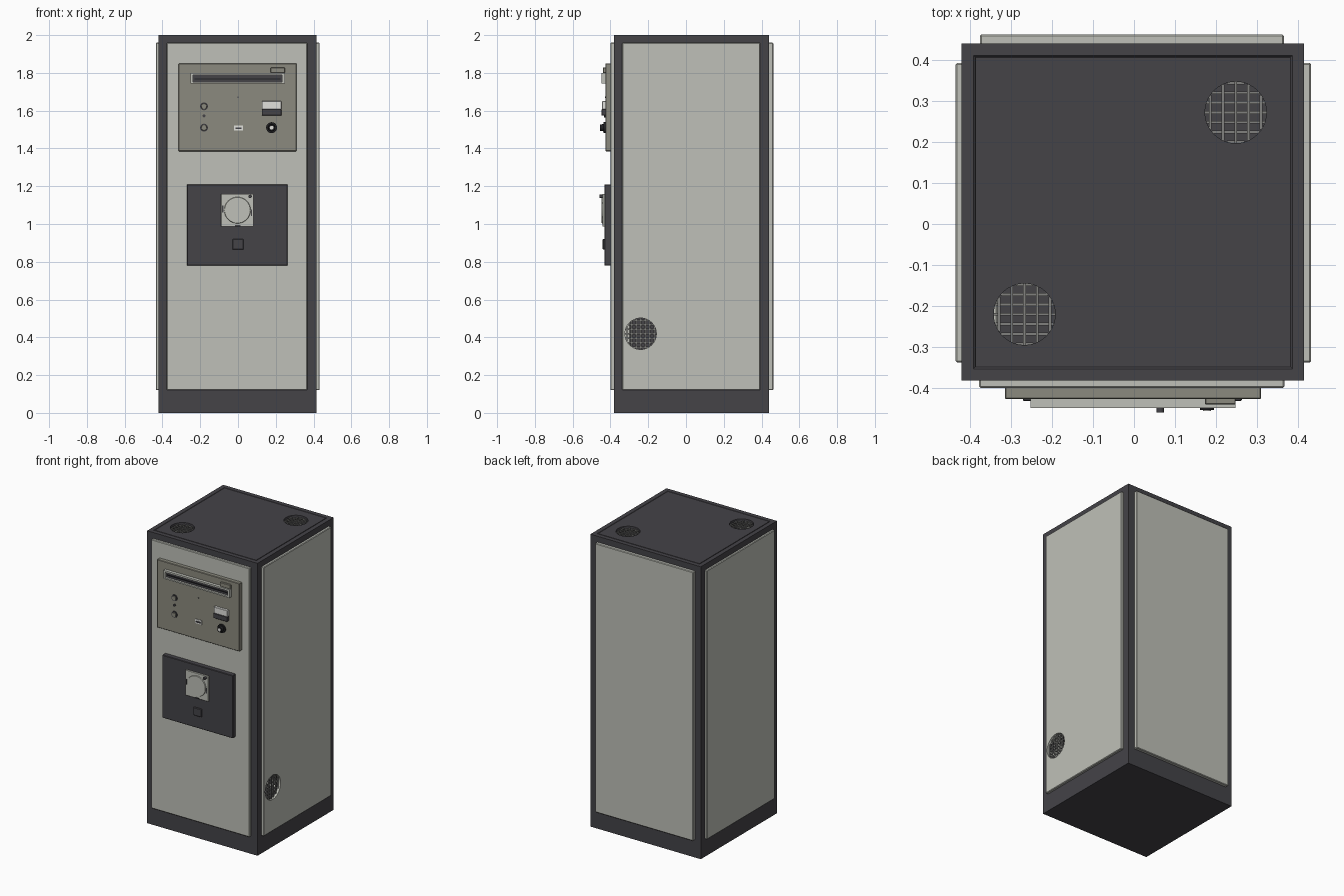
import bpy, bmesh, math
from mathutils import Vector

if "Cube" in bpy.data.objects:
    bpy.data.objects.remove(bpy.data.objects["Cube"])


def material(name, rgb):
    m = bpy.data.materials.new(name)
    m.diffuse_color = (*rgb, 1)
    m.use_nodes = True
    m.node_tree.nodes["Principled BSDF"].inputs["Base Color"].default_value = m.diffuse_color
    return m


DARK = material("charcoal", (0.058, 0.056, 0.064))
LIGHT = material("pale grey", (0.52, 0.53, 0.48))
TAUPE = material("taupe", (0.26, 0.255, 0.21))
BLACK = material("black", (0.015, 0.015, 0.017))
WHITE = material("white", (0.75, 0.75, 0.72))
MESH = material("mesh grey", (0.22, 0.22, 0.21))


def finish(bm, name, mat):
    me = bpy.data.meshes.new(name)
    bm.to_mesh(me)
    bm.free()
    ob = bpy.data.objects.new(name, me)
    bpy.context.collection.objects.link(ob)
    me.materials.append(mat)
    return ob


def add_box(bm, x, y, z):
    vs = bmesh.ops.create_cube(bm, size=1)["verts"]
    for v in vs:
        v.co = Vector([(r[0] + r[1]) / 2 + c * (r[1] - r[0]) for c, r in zip(v.co, (x, y, z))])


def box(name, x, y, z, mat, bevel=0.0):
    bm = bmesh.new()
    add_box(bm, x, y, z)
    if bevel:
        bmesh.ops.bevel(bm, geom=bm.edges[:], offset=bevel, segments=1, affect='EDGES')
    return finish(bm, name, mat)


def cylinder(name, loc, r, depth, axis, mat, r2=None, sides=32):
    """Cylinder or cone centred on loc; the r2 end points along axis."""
    bm = bmesh.new()
    bmesh.ops.create_cone(bm, cap_ends=True, segments=sides, radius1=r,
                          radius2=r if r2 is None else r2, depth=depth)
    ob = finish(bm, name, mat)
    q = Vector((0, 0, 1)).rotation_difference(Vector(axis)).to_matrix().to_4x4()
    ob.data.transform(q)
    ob.data.transform(q.Translation(loc))
    bpy.context.view_layer.objects.active = ob
    ob.select_set(True)
    bpy.ops.object.shade_smooth_by_angle(angle=math.radians(35))
    ob.select_set(False)
    return ob


def cut(ob, cutter):
    mod = ob.modifiers.new("cut", 'BOOLEAN')
    mod.operation = 'DIFFERENCE'
    mod.object = cutter
    mod.solver = 'EXACT'
    bpy.context.view_layer.objects.active = ob
    bpy.ops.object.modifier_apply(modifier=mod.name)


def knob(name, x, z, r, y0, y1, mat, r2=None):
    return cylinder(name, (x, (y0 + y1) / 2, z), r, y0 - y1, (0, -1, 0), mat, r2)


# Cabinet body with a fine groove around the top lid
bm = bmesh.new()
add_box(bm, (-0.42, 0.415), (-0.382, 0.44), (0, 2))
bm.normal_update()
top = [f for f in bm.faces if f.normal.z > 0.9]
for t, d in ((0.041, 0), (0.006, -0.004), (0.001, 0.004)):
    bmesh.ops.inset_region(bm, faces=top, thickness=t, depth=d)
body = finish(bm, "cabinet_body", DARK)

# Cladding panels, set deep into the body
Z = (0.12, 1.96)
right = box("right_panel", (0.33, 0.432), (-0.338, 0.393), Z, LIGHT, 0.004)
box("left_panel", (-0.435, -0.332), (-0.338, 0.393), Z, LIGHT, 0.004)
box("front_panel", (-0.378, 0.367), (-0.4, -0.294), Z, LIGHT, 0.004)
box("back_panel", (-0.376, 0.366), (0.36, 0.462), Z, LIGHT, 0.004)

# Round vents: pocket plus wire mesh
top_vents = [(0.248, 0.272), (-0.267, -0.22)]
R_TOP, R_SIDE, SY, SZ = 0.075, 0.083, -0.24, 0.419
cutters = [cylinder("vent_cutter", (x, y, 2), R_TOP, 0.3, (0, 0, 1), DARK, sides=40)
           for x, y in top_vents]
side_cutter = cylinder("vent_cutter", (0.43, SY, SZ), R_SIDE, 0.4, (1, 0, 0), DARK, sides=40)
for c in cutters + [side_cutter]:
    cut(body, c)
cut(right, side_cutter)
for c in cutters + [side_cutter]:
    bpy.data.objects.remove(c)


def chords(r, step):
    n = int(r / step)
    return [(i * step, math.sqrt(r * r - (i * step) ** 2)) for i in range(-n, n + 1)]


W = 0.0035
for i, (x, y) in enumerate(top_vents):
    bm = bmesh.new()
    for o, h in chords(R_TOP, 0.031):
        add_box(bm, (x + o - W, x + o + W), (y - h, y + h), (1.984, 1.990))
    for o, h in chords(R_TOP, 0.024):
        add_box(bm, (x - h, x + h), (y + o - W, y + o + W), (1.979, 1.985))
    finish(bm, f"top_vent_mesh_{i + 1}", MESH)
bm = bmesh.new()
for o, h in chords(R_SIDE, 0.024):
    add_box(bm, (0.416, 0.422), (SY + o - W, SY + o + W), (SZ - h, SZ + h))
    add_box(bm, (0.411, 0.417), (SY - h, SY + h), (SZ + o - W, SZ + o + W))
finish(bm, "side_vent_mesh", MESH)

# Upper control panel
F = -0.427
box("control_panel", (-0.315, 0.31), (F, -0.395), (1.385, 1.85), TAUPE, 0.003)
# Slot bezel: frame bars around a dark slot
bm = bmesh.new()
for x, z in (((-0.252, 0.248), (1.788, 1.8)), ((-0.252, 0.248), (1.743, 1.752)),
             ((-0.252, -0.238), (1.752, 1.788)), ((0.234, 0.248), (1.752, 1.788))):
    add_box(bm, x, (-0.448, -0.42), z)
finish(bm, "slot_bezel", LIGHT)
box("slot_opening", (-0.238, 0.234), (-0.434, -0.42), (1.752, 1.788), DARK)
box("slot_lip", (-0.23, 0.226), (-0.44, -0.42), (1.766, 1.771), BLACK)
box("slot_tab", (0.173, 0.248), (-0.44, -0.42), (1.8, 1.828), TAUPE, 0.002)

# Push buttons and lamps on the left
for i, z in enumerate((1.623, 1.51)):
    knob(f"button_ring_{i + 1}", -0.18, z, 0.021, -0.42, -0.433, DARK)
    knob(f"button_cap_{i + 1}", -0.18, z, 0.017, -0.42, -0.438, TAUPE, 0.014)
knob("small_lamp", -0.18, 1.573, 0.008, -0.42, -0.434, DARK)
knob("tiny_lamp", 0, 1.67, 0.004, -0.42, -0.43, DARK)

# Toggle switch, gauge and dial
box("switch_plate", (-0.022, 0.026), (-0.431, -0.42), (1.494, 1.522), WHITE)
box("switch_lever", (-0.014, 0.018), (-0.437, -0.42), (1.503, 1.511), DARK)
box("gauge_face", (0.126, 0.23), (-0.444, -0.42), (1.607, 1.65), WHITE, 0.002)
box("gauge_base", (0.126, 0.23), (-0.447, -0.42), (1.574, 1.608), DARK, 0.002)
knob("dial_skirt", 0.178, 1.51, 0.029, -0.42, -0.437, BLACK)
knob("dial_grip", 0.178, 1.51, 0.02, -0.43, -0.454, BLACK, 0.017)
knob("dial_centre", 0.178, 1.51, 0.01, -0.45, -0.456, WHITE)

# Lower dark panel with a pale instrument plate
box("lower_panel", (-0.271, 0.263), (-0.432, -0.395), (0.78, 1.21), DARK, 0.003)
box("instrument_plate", (-0.09, 0.083), (-0.441, -0.425), (0.986, 1.16), LIGHT, 0.002)
knob("instrument_disc", -0.003, 1.073, 0.072, -0.435, -0.447, LIGHT, 0.068)
knob("plate_knob", 0.064, 1.146, 0.009, -0.435, -0.459, DARK)
for i, (x, z) in enumerate(((-0.081, 1.08), (0.072, 1.06))):
    box(f"plate_mark_{i + 1}", (x - 0.003, x + 0.003), (-0.443, -0.435), (z - 0.018, z + 0.018), DARK)
box("plate_latch", (-0.015, 0.012), (-0.443, -0.435), (0.987, 0.994), DARK)
box("lower_handle", (-0.03, 0.03), (-0.441, -0.425), (0.865, 0.92), DARK, 0.003)
